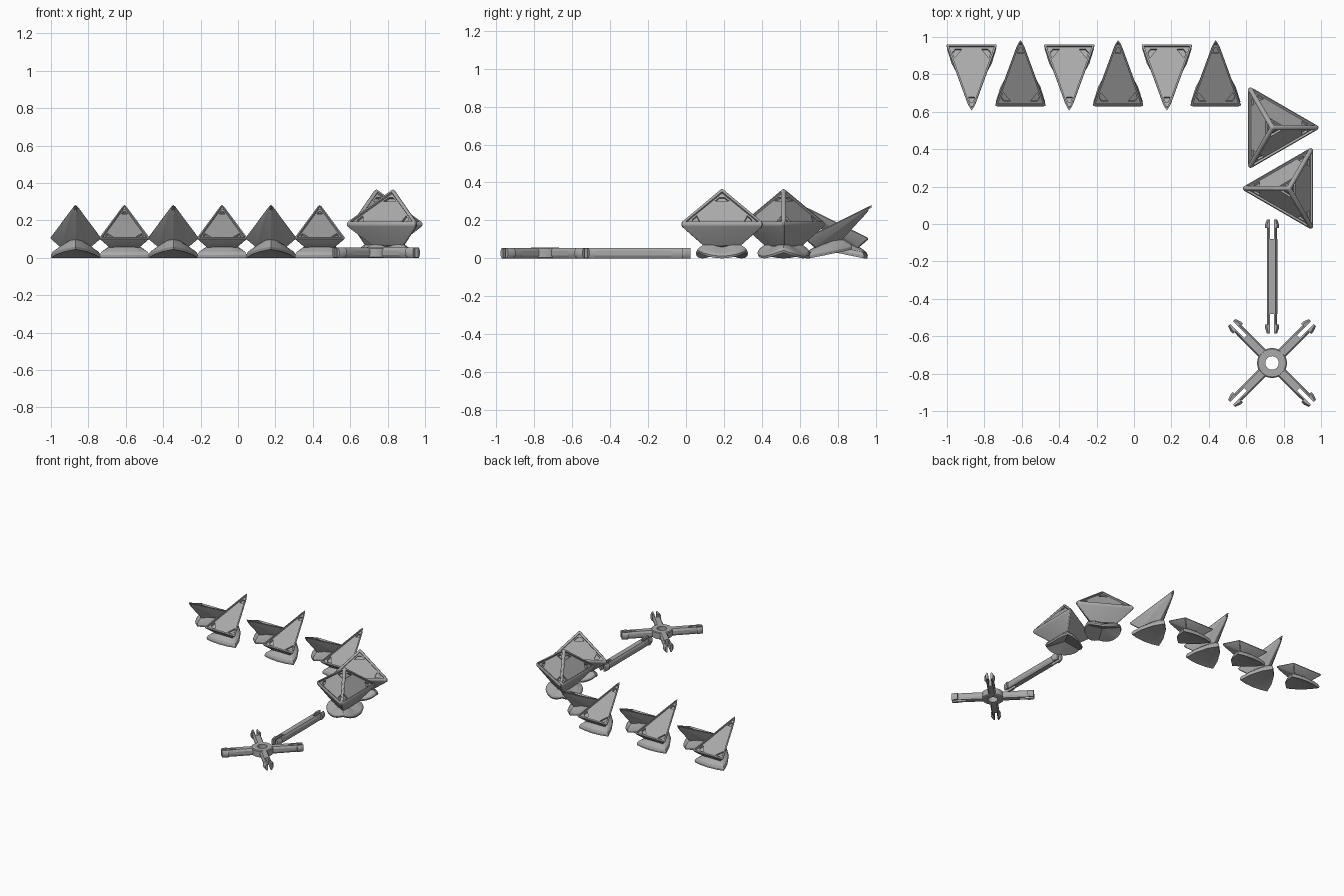
import bpy, bmesh, math
from math import cos, sin, pi
from mathutils import Vector, Matrix

cube = bpy.data.objects.get("Cube")
if cube:
    bpy.data.objects.remove(cube, do_unlink=True)

grey = bpy.data.materials.new("plastic_grey")
grey.use_nodes = True
grey.diffuse_color = (0.4, 0.4, 0.4, 1)
grey.node_tree.nodes["Principled BSDF"].inputs["Base Color"].default_value = (0.4, 0.4, 0.4, 1)


def add_object(name, bm):
    bmesh.ops.recalc_face_normals(bm, faces=bm.faces)
    mesh = bpy.data.meshes.new(name)
    bm.to_mesh(mesh)
    bm.free()
    mesh.materials.append(grey)
    obj = bpy.data.objects.new(name, mesh)
    bpy.context.collection.objects.link(obj)
    return obj


def hull(bm, points):
    verts = [bm.verts.new(p) for p in points]
    res = bmesh.ops.convex_hull(bm, input=verts)
    bmesh.ops.delete(bm, geom=[v for v in res["geom_interior"] if isinstance(v, bmesh.types.BMVert)],
                     context='VERTS')


def shell(bm, rings, centre):
    """Skin stacked rings; the bottom fans up to a centre point, the top is capped."""
    loops = [[bm.verts.new(p) for p in ring] for ring in rings]
    n = len(loops[0])
    hub = bm.verts.new(centre)
    for i in range(n):
        j = (i + 1) % n
        bm.faces.new((hub, loops[0][j], loops[0][i]))
        for low, high in zip(loops, loops[1:]):
            bm.faces.new((low[i], low[j], high[j], high[i]))
    bm.faces.new(loops[-1])


def bake(obj):
    graph = bpy.context.evaluated_depsgraph_get()
    mesh = bpy.data.meshes.new_from_object(obj.evaluated_get(graph))
    obj.modifiers.clear()
    obj.data = mesh


def framed_body(name, points, bevel):
    """Tapered block whose upper faces get a raised rim and three corner pockets."""
    bm = bmesh.new()
    hull(bm, points)
    bmesh.ops.dissolve_limit(bm, angle_limit=0.02, verts=bm.verts, edges=bm.edges)
    edges = [e for e in bm.edges if max(v.co.z for v in e.verts) > 0.1]
    bmesh.ops.bevel(bm, geom=edges, offset=bevel, segments=3, profile=0.5,
                    affect='EDGES', clamp_overlap=True)
    bm.normal_update()
    panels = [f for f in bm.faces if f.normal.z > 0.4 and f.calc_area() > 0.012]
    bmesh.ops.inset_individual(bm, faces=panels, thickness=0.008, depth=0)
    bmesh.ops.inset_individual(bm, faces=panels, thickness=0.002, depth=-0.012)
    cut = bmesh.new()
    for f in panels:
        corners = [v.co.copy() for v in f.verts]
        mid = f.calc_center_median()
        for i, c in enumerate(corners):
            u = (corners[i - 1] - c).normalized()
            w = (corners[(i + 1) % len(corners)] - c).normalized()
            p = c.lerp(mid, 0.1)
            flat = [p + u * 0.02, p + u * 0.055, p + w * 0.055, p + w * 0.02]
            hull(cut, [q + f.normal * d for q in flat for d in (-0.012, 0.005)])
    body = add_object(name, bm)
    cutter = add_object(name + "_cutter", cut)
    cutter.hide_render = True
    mod = body.modifiers.new("pockets", 'BOOLEAN')
    mod.operation, mod.object, mod.solver = 'DIFFERENCE', cutter, 'EXACT'
    bake(body)
    bpy.data.objects.remove(cutter, do_unlink=True)
    return body


def place(source, name, x, y, angle):
    obj = bpy.data.objects.new(name, source.data)
    bpy.context.collection.objects.link(obj)
    obj.location = (x, y, 0)
    obj.rotation_euler.z = angle
    return obj


# Corner piece: three-faced cap tapering to a neck
def spoke(r, angle, z):
    return Vector((r * cos(angle), r * sin(angle), z))


thirds = [i * 2 * pi / 3 for i in range(3)]
cap = [Vector((0, 0, 0.375))] + [spoke(0.27, a, 0.18) for a in thirds]
corner_body = framed_body("corner_body", cap + [spoke(0.1, a, 0.05) for a in thirds], 0.014)

# Corner foot: rounded triangle, hollowed below by three planes
steps = [i * 2 * pi / 48 for i in range(48)]


def foot_ring(scale, lift):
    ring = []
    for a in steps:
        r = 0.13 + 0.012 * cos(3 * a)
        slope = max(cos(a - t - pi / 3) for t in thirds)
        ring.append(spoke(r * scale, a, 0.06 * (1 - slope) + lift))
    return ring


bm = bmesh.new()
shell(bm, [foot_ring(1, 0), foot_ring(1.03, 0.012), foot_ring(0.98, 0.026),
           foot_ring(0.8, 0.042), foot_ring(0.55, 0.06)], (0, 0, 0.05))
corner_foot = add_object("corner_foot", bm)

# Edge piece: one slanted framed face over a keel
edge_body = framed_body("edge_body", [
    (-0.145, -0.18, 0.105), (0.145, -0.18, 0.105), (0, 0.215, 0.3),
    (-0.08, -0.12, 0.05), (0.08, -0.12, 0.05), (0, 0, 0.07)], 0.012)

# Edge foot: curved wing, low along its base and raised at its tip
outline = [(-0.13, -0.15), (-0.07, -0.165), (0, -0.17), (0.07, -0.165), (0.13, -0.15),
           (0.105, -0.07), (0.06, 0.01), (0, 0.07), (-0.06, 0.01), (-0.105, -0.07)]


def wing_ring(scale, lift):
    return [(x * scale, -0.07 + (y + 0.07) * scale,
             lift + 0.045 * max(0, y + 0.15) / 0.22) for x, y in outline]


bm = bmesh.new()
shell(bm, [wing_ring(1, 0), wing_ring(1.02, 0.015), wing_ring(0.95, 0.032),
           wing_ring(0.75, 0.048), wing_ring(0.55, 0.06)], (0, -0.07, 0.04))
edge_foot = add_object("edge_foot", bm)


# Core arms: solid shank ending in two hooked prongs
def add_arm(bm, angle, start):
    turn = Matrix.Rotation(angle, 3, 'Z')

    def block(stations):
        hull(bm, [turn @ Vector((x, y, z)) for x, sec in stations for y, z in sec])

    def prong(side, outer):
        return [(side * 0.011, 0.002), (side * 0.011, 0.053),
                (side * outer * 0.7, 0), (side * outer * 0.7, 0.055),
                (side * outer, 0.015), (side * outer, 0.04)]

    shank = prong(1, 0.028) + prong(-1, 0.028)
    block([(start, shank), (0.2, shank)])
    for side in (1, -1):
        block([(0.19, prong(side, 0.028)), (0.27, prong(side, 0.026))])
        block([(0.258, prong(side, 0.038)), (0.275, prong(side, 0.038)),
               (0.305, prong(side, 0.027))])


# Cross core with a bored hub
bm = bmesh.new()
for k in range(4):
    add_arm(bm, pi / 4 + k * pi / 2, 0.06)
hub = [[bm.verts.new(spoke(r, a, z)) for a in steps]
       for r, z in ((0.08, 0.004), (0.08, 0.051), (0.074, 0.056),
                    (0.036, 0.056), (0.036, 0), (0.074, 0))]
for ring, nxt in zip(hub, hub[1:] + hub[:1]):
    for i in range(48):
        j = (i + 1) % 48
        bm.faces.new((ring[i], ring[j], nxt[j], nxt[i]))
cross_core = add_object("cross_core", bm)
cross_core.location = (0.738, -0.743, 0)

# Straight axle that passes through the hub
bm = bmesh.new()
for k in (1, -1):
    add_arm(bm, k * pi / 2, 0)
axle = add_object("axle", bm)
axle.location = (0.738, -0.28, 0)

bpy.ops.object.select_all(action='DESELECT')
for obj in (corner_body, corner_foot, edge_body, edge_foot, cross_core, axle):
    obj.select_set(True)
bpy.context.view_layer.objects.active = axle
bpy.ops.object.shade_smooth_by_angle(angle=math.radians(28))

# Lay out the pieces
for n, (x, y, turn) in enumerate([(0.74, 0.515, 0), (0.828, 0.19, pi)]):
    for part in (corner_body, corner_foot):
        place(part, f"{part.name}_{n + 1}", x, y, turn)
for n in range(6):
    for part in (edge_body, edge_foot):
        flip = n % 2 == 0
        place(part, f"{part.name}_{n + 1}", -0.868 + 0.261 * n, 0.787 if flip else 0.803,
              pi if flip else 0)
for part in (corner_body, corner_foot, edge_body, edge_foot):
    bpy.data.objects.remove(part, do_unlink=True)
